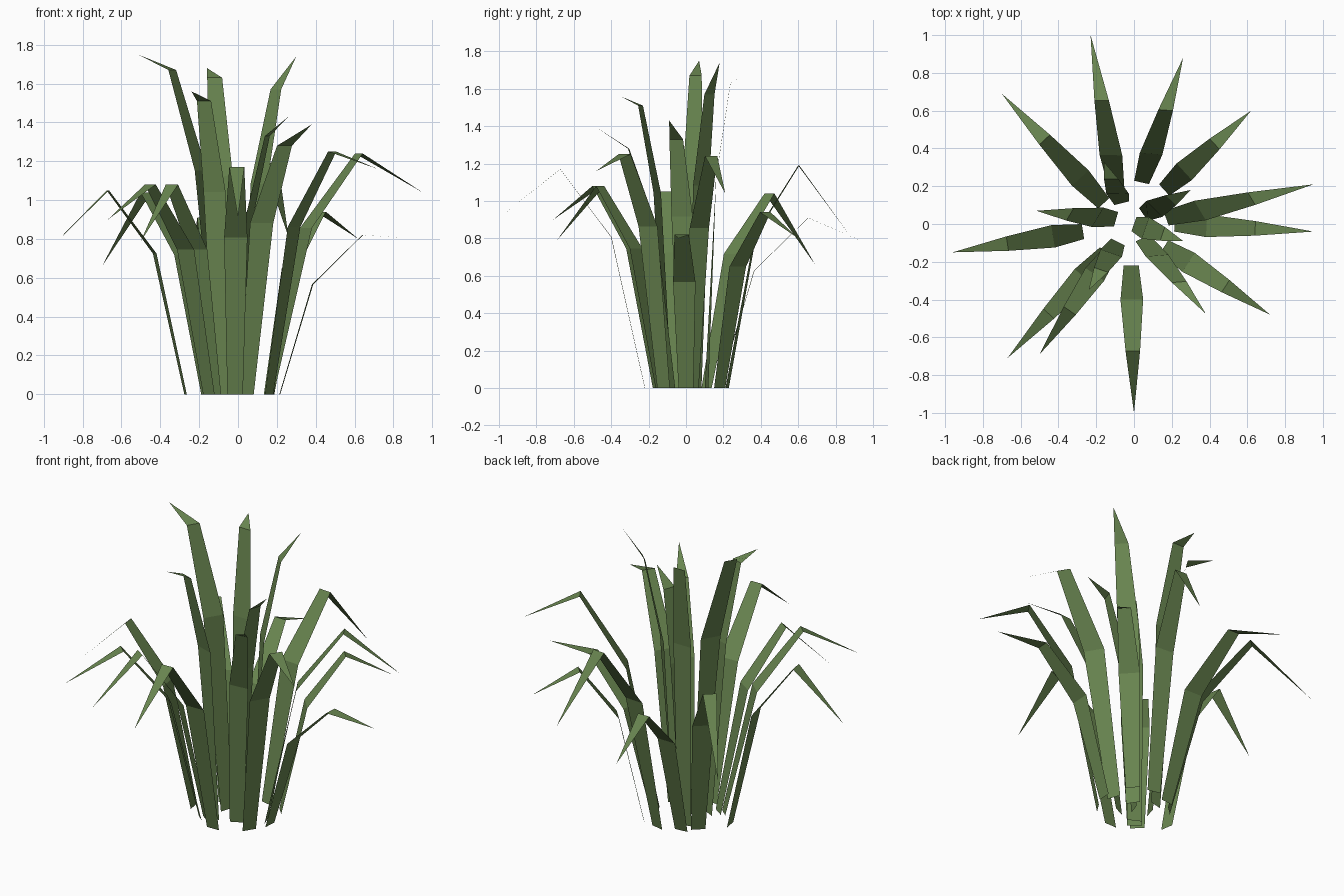
import bpy
import bmesh
from math import radians
from mathutils import Matrix, Vector

default_cube = bpy.data.objects.get("Cube")
if default_cube:
    bpy.data.objects.remove(default_cube, do_unlink=True)

# Single leaf colour
leaf_green = bpy.data.materials.new("leaf_green")
leaf_green.use_nodes = True
colour = (0.14, 0.235, 0.08, 1.0)
leaf_green.diffuse_color = colour
shader = leaf_green.node_tree.nodes["Principled BSDF"]
shader.inputs["Base Color"].default_value = colour
shader.inputs["Roughness"].default_value = 0.9

# Cross-sections shared by every blade:
# share of the run, share of the knee height, width, share of the twist
SECTIONS = (
    (0, 0, 0.08, 0.4),
    (0.23, 0.69, 0.12, 1),
    (0.58, 1, 0.077, 1),
)


def leaf_blade(name, root, tip, knee_height, tip_height, twist=0):
    """Flat strip that rises from the root, bends, and folds over at the knee."""
    root, tip = Vector((*root, 0)), Vector((*tip, 0))
    run = tip - root
    side = Vector((-run.y, run.x, 0)).normalized()
    up = Vector((0, 0, 1))
    bm = bmesh.new()
    rows = []
    for share, height, width, turn in SECTIONS:
        centre = root + run * share + up * knee_height * height
        across = Matrix.Rotation(radians(twist * turn), 3, "Z") @ side
        rows.append([bm.verts.new(centre + across * s * width / 2) for s in (-1, 1)])
    for low, high in zip(rows, rows[1:]):
        bm.faces.new((low[0], high[0], high[1], low[1]))
    point = bm.verts.new(tip + up * tip_height)
    bm.faces.new((rows[-1][0], point, rows[-1][1]))
    mesh = bpy.data.meshes.new(name)
    bm.to_mesh(mesh)
    bm.free()
    mesh.materials.append(leaf_green)
    blade = bpy.data.objects.new(name, mesh)
    bpy.context.collection.objects.link(blade)


# Outer drooping blades: root, tip, knee height, tip height, twist in degrees
outer_blades = (
    ((-.09, .175), (-.23, 1.0), .91, .76, -11),
    ((.04, .22), (.26, .88), 1.19, .81, 14),
    ((.16, .18), (.62, .60), .94, .80),
    ((.17, .03), (.95, .21), 1.24, 1.04, 18),
    ((.215, 0), (.95, -.04), .82, .80),
    ((.16, -.12), (.72, -.48), 1.25, 1.16),
    ((-.015, -.22), (0, -1.0), 1.17, .91),
    ((-.12, -.14), (-.50, -.69), 1.08, .79),
    ((-.15, -.15), (-.67, -.71), 1.08, .90),
    ((-.27, -.04), (-.96, -.15), 1.05, .76),
    ((-.16, .11), (-.70, .69), 1.04, .66),
)

# Inner upright blades
inner_blades = (
    ((.045, -.075), (.38, -.475), 1.28, 1.39, -35),
    ((-.085, -.095), (-.24, -.35), 1.51, 1.56, 12),
    ((-.095, .025), (-.515, .07), 1.67, 1.75, -25),
    ((.05, .05), (.30, .18), 1.57, 1.74, 18),
    ((0, 0), (.26, -.09), 1.33, 1.43),
    ((-.065, .11), (-.16, .33), 1.63, 1.68, -24),
)

for group, blades in (("outer_blade", outer_blades), ("inner_blade", inner_blades)):
    for number, blade in enumerate(blades, 1):
        leaf_blade(f"{group}_{number}", *blade)
